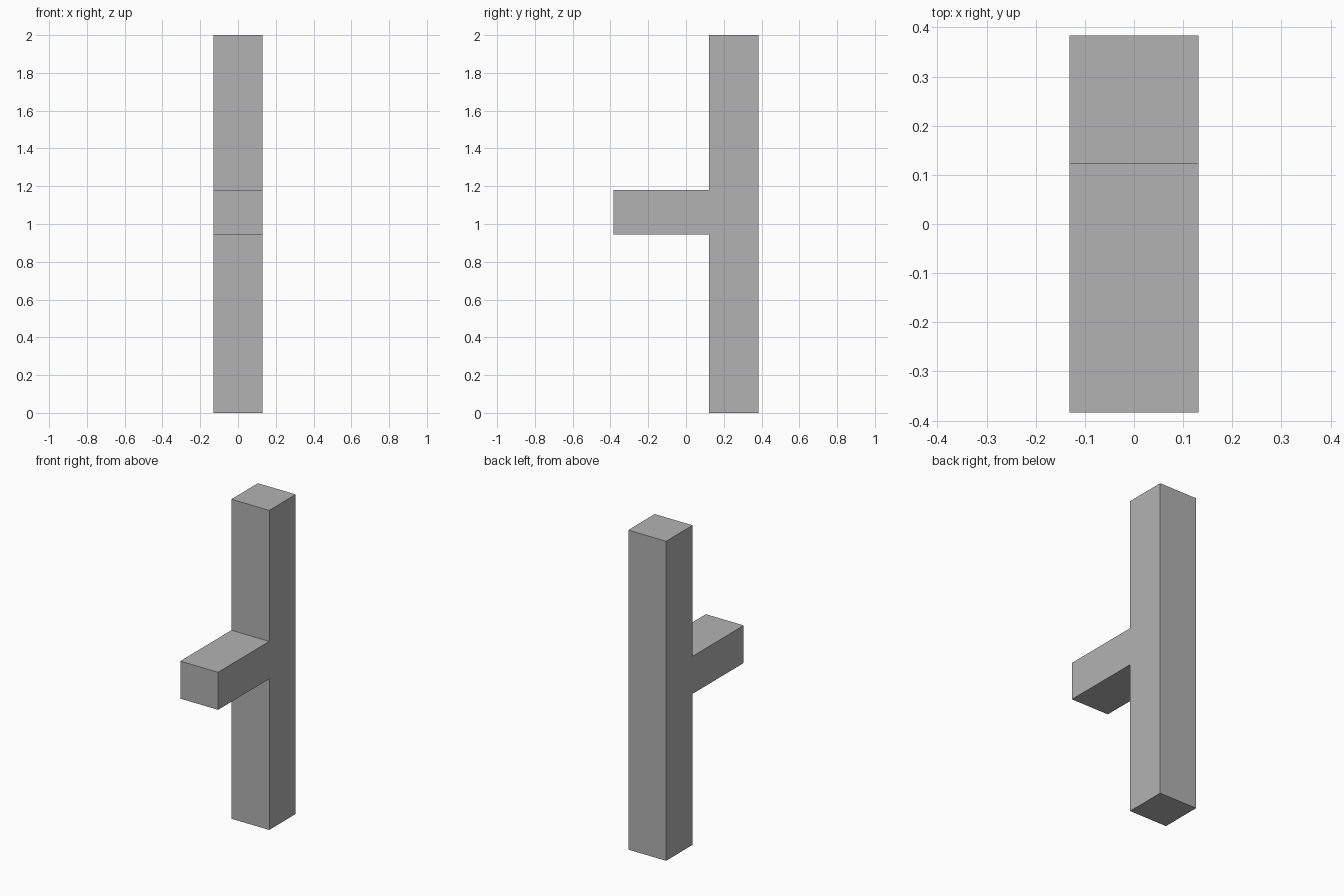
import bpy
import bmesh

cube = bpy.data.objects.get("Cube")
if cube:
    bpy.data.objects.remove(cube, do_unlink=True)

# Plain grey for the whole body
grey = bpy.data.materials.new("plain_grey")
grey.use_nodes = True
colour = (0.448, 0.448, 0.448, 1.0)
grey.diffuse_color = colour
for node in grey.node_tree.nodes:
    if node.type == "BSDF_PRINCIPLED":
        node.inputs["Base Color"].default_value = colour

# Sizes of the upright post and the arm that juts forward from it
half_width = 0.131
back, post_front, arm_front = 0.384, 0.122, -0.384
height, arm_bottom, arm_top = 2.0, 0.945, 1.18

# Side outline (y, z) of post and arm as one solid
outline = [
    (back, 0), (back, height), (post_front, height), (post_front, arm_top),
    (arm_front, arm_top), (arm_front, arm_bottom), (post_front, arm_bottom),
    (post_front, 0),
]

# Extrude the outline across the full width
bm = bmesh.new()
side = bm.faces.new([bm.verts.new((-half_width, y, z)) for y, z in outline])
extruded = bmesh.ops.extrude_face_region(bm, geom=[side])
moved = [v for v in extruded["geom"] if isinstance(v, bmesh.types.BMVert)]
bmesh.ops.translate(bm, verts=moved, vec=(2 * half_width, 0, 0))
bmesh.ops.recalc_face_normals(bm, faces=bm.faces[:])

mesh = bpy.data.meshes.new("post_with_arm")
bm.to_mesh(mesh)
bm.free()
mesh.materials.append(grey)
post = bpy.data.objects.new("post_with_arm", mesh)
bpy.context.collection.objects.link(post)
